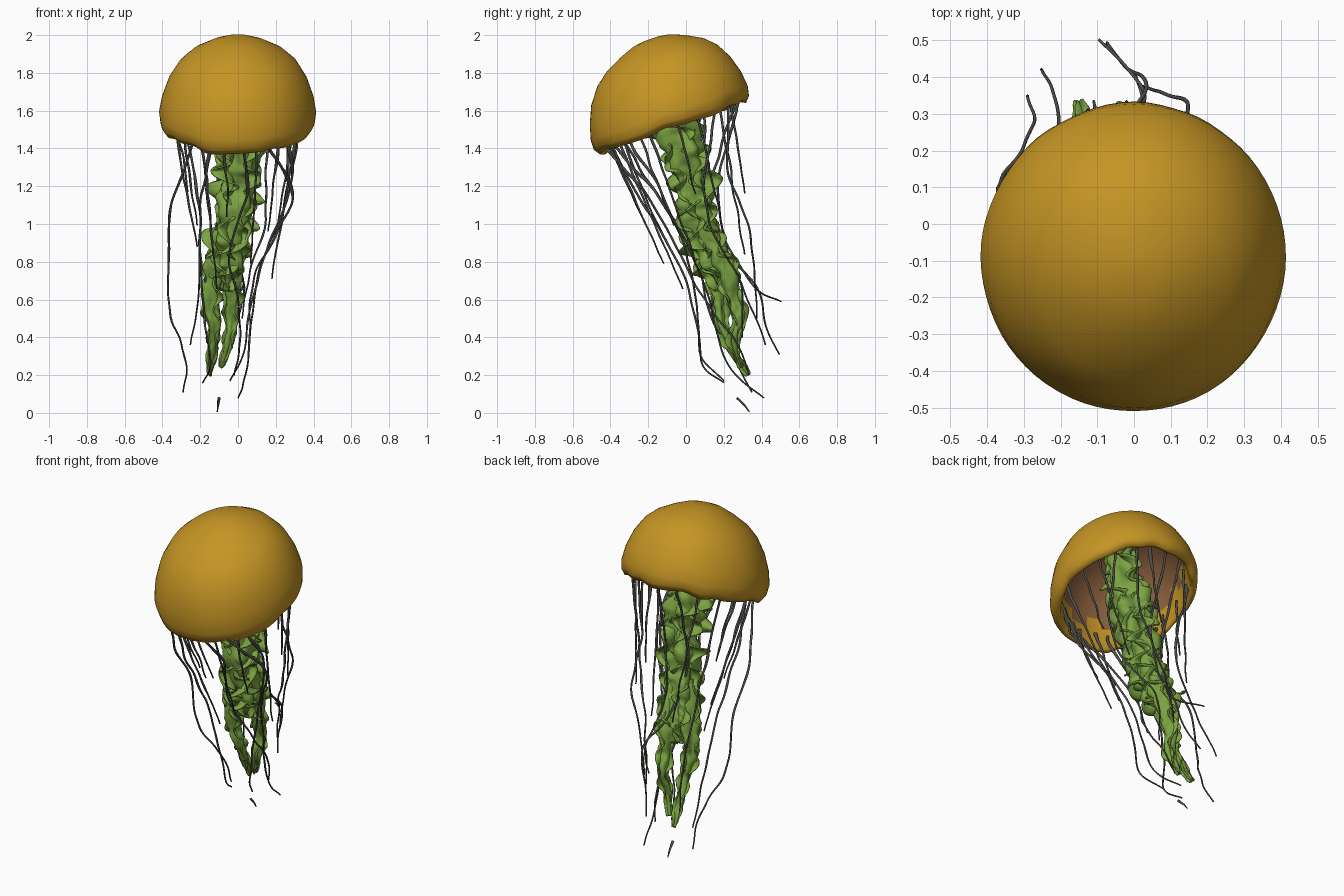
import bpy, bmesh, math, random
from mathutils import Vector, noise

if "Cube" in bpy.data.objects:
    bpy.data.objects.remove(bpy.data.objects["Cube"])

random.seed(4)


def material(name, rgb):
    m = bpy.data.materials.new(name)
    m.diffuse_color = (*rgb, 1)
    m.use_nodes = True
    m.node_tree.nodes["Principled BSDF"].inputs["Base Color"].default_value = m.diffuse_color
    return m


ORANGE = material("orange bell", (0.56, 0.30, 0.018))
BROWN = material("brown lining", (0.27, 0.125, 0.05))
GREEN = material("green frill", (0.20, 0.37, 0.055))
GREY = material("dark grey tentacle", (0.075, 0.075, 0.068))


def finish(name, bm, mats):
    bmesh.ops.recalc_face_normals(bm, faces=bm.faces[:])
    me = bpy.data.meshes.new(name)
    for f in bm.faces:
        f.smooth = True
    bm.to_mesh(me)
    bm.free()
    for m in mats:
        me.materials.append(m)
    ob = bpy.data.objects.new(name, me)
    bpy.context.collection.objects.link(ob)
    return ob


def spline(pts, steps):
    """Catmull-Rom path through the points."""
    pts = [Vector(p) for p in pts]
    pts = [2 * pts[0] - pts[1]] + pts + [2 * pts[-1] - pts[-2]]
    out = []
    for a, b, c, d in zip(pts, pts[1:], pts[2:], pts[3:]):
        for i in range(steps):
            t = i / steps
            out.append(0.5 * (2 * b + (c - a) * t + (2 * a - 5 * b + 4 * c - d) * t * t
                              + (3 * b - a - 3 * c + d) * t ** 3))
    return out + [pts[-2]]


def frame(path, i):
    d = (path[min(i + 1, len(path) - 1)] - path[max(i - 1, 0)]).normalized()
    side = Vector((0, 1, 0)).cross(d)
    if side.length < 0.05:
        side = Vector((1, 0, 0))
    side.normalize()
    return side, d.cross(side)


def lerp_list(vals, t):
    k = min(int(t * (len(vals) - 1)), len(vals) - 2)
    f = t * (len(vals) - 1) - k
    return vals[k] * (1 - f) + vals[k + 1] * f


def tube(bm, path, radius, sides):
    """Skin a path; radius(t, angle, point) sets the cross-section."""
    rings = []
    for i, p in enumerate(path):
        u, v = frame(path, i)
        ring = []
        for k in range(sides):
            a = 2 * math.pi * k / sides
            r = radius(i / (len(path) - 1), a, p)
            ring.append(bm.verts.new(p + (u * math.cos(a) + v * math.sin(a)) * r))
        rings.append(ring)
    for r0, r1 in zip(rings, rings[1:]):
        for k in range(sides):
            bm.faces.new((r0[k], r0[k - 1], r1[k - 1], r1[k]))
    bm.faces.new(rings[0])
    bm.faces.new(rings[-1][::-1])


# Bell: lathed dome with inner lining, tilted so the front rim hangs lower
TILT = math.radians(19.3)
CENTRE = Vector((0, -0.075, 1.52))


def bell_point(a, r, h):
    u = r * math.sin(a) + 0.1 * h
    return CENTRE + Vector((r * 0.945 * math.cos(a),
                            u * math.cos(TILT) - h * math.sin(TILT),
                            u * math.sin(TILT) + h * math.cos(TILT)))


PROFILE = [(0.04, .471), (0.10, .462), (0.18, .431), (0.27, .384), (0.335, .328), (0.39, .245),
           (0.425, .15), (0.44, .07), (0.434, .02), (0.41, -.01), (0.388, .0), (0.38, .05),
           (0.37, .11), (0.355, .17), (0.31, .26), (0.23, .33), (0.12, .375), (0.03, .385)]
SEG = 72
bm = bmesh.new()
rings = []
for r, h in PROFILE:
    ring = []
    for k in range(SEG):
        a = 2 * math.pi * k / SEG
        edge = max(0, 1 - h / 0.12)
        wob = noise.noise(Vector((math.cos(a) * 3.5, math.sin(a) * 3.5, 0.3))) * 0.022 * edge
        rr = r * (1 + 0.012 * noise.noise(Vector((math.cos(a) * 1.6, math.sin(a) * 1.6, h * 5))))
        ring.append(bm.verts.new(bell_point(a, rr, h + wob)))
    rings.append(ring)
for j, (r0, r1) in enumerate(zip(rings, rings[1:])):
    for k in range(SEG):
        f = bm.faces.new((r0[k], r0[k - 1], r1[k - 1], r1[k]))
        patch = noise.noise(Vector((k * 0.0, math.cos(k * 0.0873) * 3, math.sin(k * 0.0873) * 3)))
        f.material_index = 1 if j >= 12 + (patch > 0.1) else 0
bm.faces.new(rings[0])
bm.faces.new(rings[-1]).material_index = 1
finish("bell", bm, [ORANGE, BROWN])


# Oral arms: lobed, lumpy cores that split into two trailing arms
def lumpy(radii, lobes):
    def radius(t, a, p):
        q = p * 9 + Vector((math.cos(a), math.sin(a), 0)) * 0.9
        lobe = 1 + 0.2 * math.cos(lobes * a + 5 * t)
        return lerp_list(radii, t) * lobe * (1 + 0.5 * noise.noise(q) + 0.25 * noise.noise(q * 2.7))
    return radius


COLUMN = spline([(0, -.14, 1.88), (0, -.05, 1.52), (0, .03, 1.25), (-.035, .07, 1.0),
                 (-.065, .15, .8), (-.08, .19, .66)], 18)
LEFT = spline([(-.06, .08, 1.0), (-.12, .14, .8), (-.145, .17, .6), (-.13, .19, .46),
               (-.135, .25, .33), (-.15, .33, .2)], 14)
RIGHT = spline([(0, .1, 1.0), (-.02, .19, .8), (-.03, .25, .6), (-.035, .28, .5),
                (-.05, .25, .38), (-.09, .29, .24)], 14)
for name, path, radii, lobes in (
        ("oral_arm_column", COLUMN, [.07, .095, .088, .085, .07, .02], 4),
        ("oral_arm_left", LEFT, [.04, .05, .036, .028, .026, .008], 3),
        ("oral_arm_right", RIGHT, [.04, .05, .034, .03, .026, .008], 3)):
    bm = bmesh.new()
    tube(bm, path, lumpy(radii, lobes), 20)
    finish(name, bm, [GREEN])


# Frills: ruffled ribbons radiating from the arm cores
def frill(name, path, widths, count):
    bm = bmesh.new()
    fine = spline(path[::3] + [path[-1]], 8)
    n = len(fine) - 1
    for c in range(count):
        prev = None
        for i, p in enumerate(fine):
            t = i / n
            u, v = frame(fine, i)
            w = lerp_list(widths, t) * (1 + 0.6 * noise.noise(Vector((c * 5.3, 1.7, p.z * 16))))
            row = []
            for s in (0.15, 0.6, 0.85, 1.0):
                a = 2 * math.pi * c / count + 0.5 * s * s * math.sin(p.z * 42 + c * 2) \
                    + 0.4 * math.sin(p.z * 6 + c)
                row.append(bm.verts.new(p + (u * math.cos(a) + v * math.sin(a)) * w * s))
            if prev:
                for k in range(3):
                    bm.faces.new((prev[k], prev[k + 1], row[k + 1], row[k]))
            prev = row
    ob = finish(name, bm, [GREEN])
    mod = ob.modifiers.new("thickness", 'SOLIDIFY')
    mod.thickness = 0.008
    mod.offset = 0


frill("column_frills", COLUMN, [.08, .125, .12, .115, .11, .04], 6)
frill("left_arm_frills", LEFT, [.05, .07, .05, .038, .035, .012], 3)
frill("right_arm_frills", RIGHT, [.05, .07, .05, .04, .035, .012], 3)


# Tentacles: thin tapering strands hung from inside the rim
def tentacle(name, pts, thick=0.0075):
    path = spline(pts, 12)
    for p in path[12:]:
        p += 0.012 * Vector((noise.noise(p * 7), noise.noise(p * 7 + Vector((9, 0, 0))), 0))
    seed = random.random() * 50

    def radius(t, a, p):
        swell = max(0, noise.noise(Vector((seed, 0, p.z * 7)))) * 1.3 * (1 - t)
        return thick * (1 - 0.45 * t) * (1 + swell * (1 + 0.6 * math.cos(2 * a)))
    bm = bmesh.new()
    tube(bm, path, radius, 7)
    finish(name, bm, [GREY])


def root(deg, r=0.375):
    a = math.radians(deg)
    return [bell_point(a, r, 0.06), bell_point(a, r * 0.97, -0.02)]


LONG = {
    225: [(-.35, -.12, 1.1), (-.37, .05, .85), (-.36, .12, .55), (-.28, .25, .3), (-.29, .35, .11)],
    300: [(.29, -.15, 1.15), (.17, 0, .9), (.08, .12, .6), (.05, .22, .25), (0, .42, .08)],
    245: [(-.2, -.22, 1.1), (-.19, -.02, .75), (-.17, .06, .45), (-.14, .09, .25), (-.19, .2, .16)],
    320: [(.28, -.15, 1.2), (.15, 0, .85), (.05, .06, .5), (.03, .08, .3), (-.04, .2, .17)],
    275: [(.05, -.2, 1.15), (-.05, -.04, .85), (0, .1, .6), (.01, .28, .35), (-.02, .33, .2)],
}
BACK = {
    60: [(.15, .22, 1.3), (.14, .33, 1.0), (.06, .36, .75), (.02, .38, .5)],
    90: [(.02, .17, 1.2), (0, .22, .9), (.02, .37, .66), (-.1, .505, .59)],
    110: [(-.1, .12, 1.15), (-.05, .22, .85), (.03, .38, .66), (-.02, .43, .45), (-.08, .5, .31)],
    150: [(-.22, .1, 1.2), (-.2, .2, .9), (-.21, .32, .62), (-.25, .42, .36)],
    40: [(.26, .1, 1.2), (.2, .15, .95), (.08, .28, .7), (.06, .3, .4)],
}
for group, label in ((LONG, "front_tentacle"), (BACK, "back_tentacle")):
    for deg, pts in group.items():
        tentacle(f"{label}_{deg}", root(deg) + pts)
tentacle("loose_tentacle_tip", [(-.1, .27, .08), (-.105, .31, .04), (-.11, .34, .006)], 0.006)

# Shorter tentacles around the whole rim, drifting back and inward
for i, deg in enumerate((5, 25, 75, 130, 170, 190, 210, 235, 258, 288, 310, 340)):
    start = root(deg, 0.36)
    length = (0.35, 0.6, 0.45, 0.75)[i % 4]
    pts = [Vector((start[1].x * (1 - 0.55 * t * length),
                   start[1].y + (0.1 + 0.45 * (0.3 - start[1].y)) * t * length * 1.1,
                   start[1].z - t * length)) for t in (0.35, 0.7, 1.0)]
    tentacle(f"short_tentacle_{i + 1}", start + pts)
